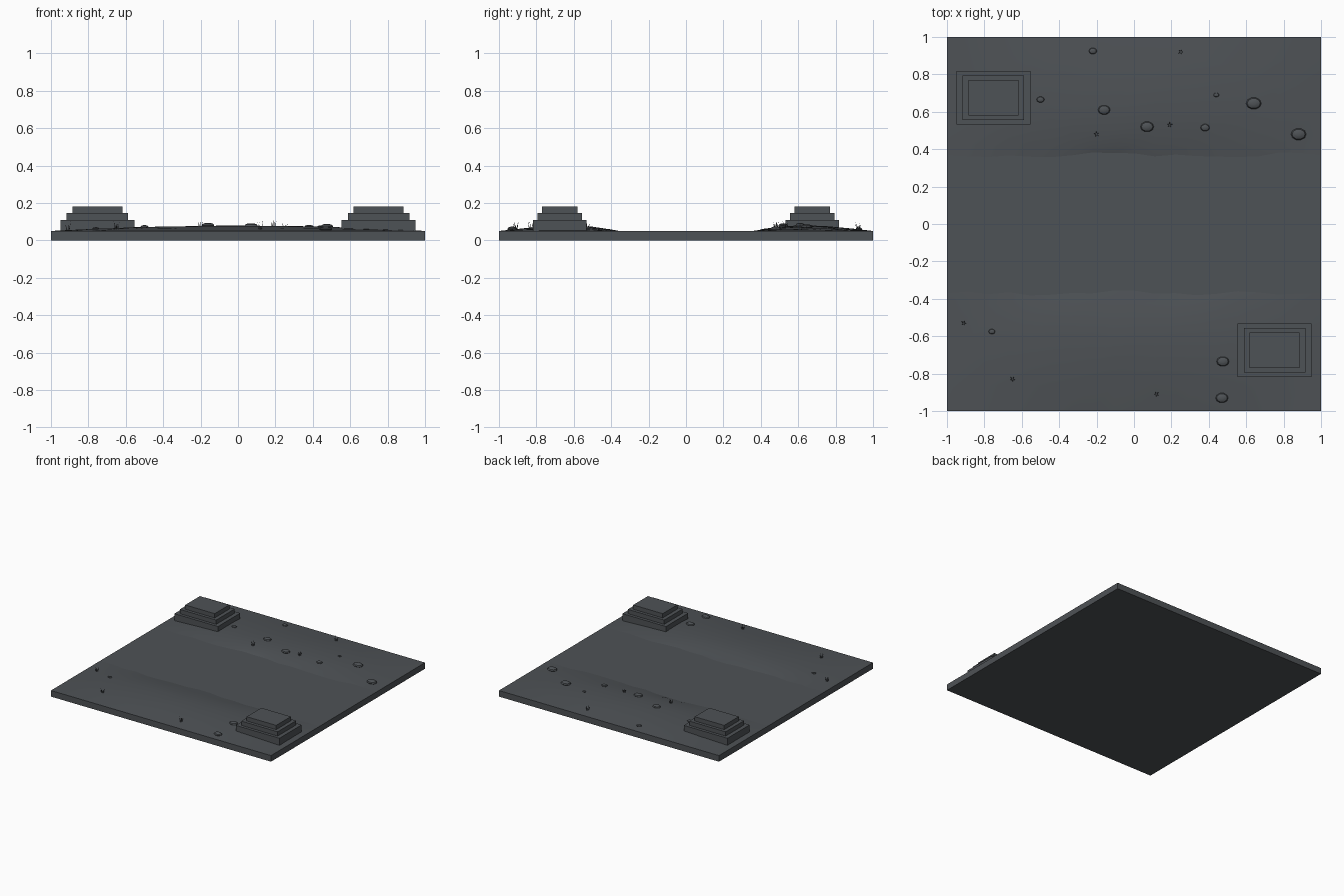
import bpy, bmesh, math, random
from mathutils import Vector

if "Cube" in bpy.data.objects:
    bpy.data.objects.remove(bpy.data.objects["Cube"])

random.seed(4)


def make_material(name, colour):
    m = bpy.data.materials.new(name)
    m.diffuse_color = (*colour, 1)
    m.use_nodes = True
    m.node_tree.nodes["Principled BSDF"].inputs["Base Color"].default_value = m.diffuse_color
    return m


STONE = make_material("slate grey", (0.076, 0.084, 0.092))


def finish(name, bm, smooth=None):
    bmesh.ops.recalc_face_normals(bm, faces=bm.faces)
    mesh = bpy.data.meshes.new(name)
    bm.to_mesh(mesh)
    bm.free()
    ob = bpy.data.objects.new(name, mesh)
    bpy.context.collection.objects.link(ob)
    mesh.materials.append(STONE)
    if smooth:
        bpy.ops.object.select_all(action='DESELECT')
        ob.select_set(True)
        bpy.context.view_layer.objects.active = ob
        bpy.ops.object.shade_smooth_by_angle(angle=math.radians(smooth))
    return ob


def box(bm, cx, cy, z0, z1, sx, sy):
    verts = bmesh.ops.create_cube(bm, size=1)["verts"]
    for v in verts:
        v.co = Vector((cx + v.co.x * sx, cy + v.co.y * sy,
                       (z0 + z1) / 2 + v.co.z * (z1 - z0)))


# Ground slab
bm = bmesh.new()
box(bm, 0, 0, 0, 0.05, 2, 2)
finish("ground_slab", bm)

# Low banks either side of the flat central strip
ROWS = [(0.37, 0), (0.42, 0.010), (0.51, 0.023), (0.60, 0.028),
        (0.73, 0.027), (0.87, 0.015), (1.0, 0)]
COLUMNS = 18


def bank_height(x, y):
    y = abs(y)
    for (y0, h0), (y1, h1) in zip(ROWS, ROWS[1:]):
        if y0 <= y <= y1:
            h = h0 + (h1 - h0) * (y - y0) / (y1 - y0)
            return 0.05 + h * (1 - x * x)
    return 0.05


def bank(name, side):
    bm = bmesh.new()
    grid = []
    for j, (y, h) in enumerate(ROWS):
        row = []
        for i in range(COLUMNS + 1):
            x = -1 + 2 * i / COLUMNS
            inner = 0 < i < COLUMNS
            wobble = random.uniform(-0.015, 0.015) if inner and y < 1 else 0
            lift = random.uniform(-0.001, 0.001) if inner and h > 0 else 0
            z = 0.05 + h * (1 - x * x) + lift
            row.append(bm.verts.new((x, side * (y + wobble), max(z, 0.0502))))
        grid.append(row)
    for a, b in zip(grid, grid[1:]):
        for i in range(COLUMNS):
            quad = (a[i], a[i + 1], b[i + 1], b[i])
            bm.faces.new(quad if side > 0 else quad[::-1])
    bm.normal_update()
    finish(name, bm, 30)


bank("back_bank", 1)
bank("front_bank", -1)

# Stepped platforms in opposite corners
TIERS = [(0.04, 0.11, 0.396, 0.288), (0.11, 0.145, 0.33, 0.24),
         (0.145, 0.18, 0.268, 0.19)]
for name, side in (("back_platform", -1), ("front_platform", 1)):
    bm = bmesh.new()
    for z0, z1, sx, sy in TIERS:
        box(bm, side * 0.752, -side * 0.675, z0, z1, sx, sy)
    finish(name, bm)

# Flat rounded stones: x, y, radius
STONES = [(-0.22, 0.925, 0.022), (-0.5, 0.665, 0.021), (-0.16, 0.61, 0.033),
          (0.07, 0.52, 0.036), (0.38, 0.515, 0.025), (0.44, 0.69, 0.015),
          (0.64, 0.645, 0.041), (0.88, 0.48, 0.041), (-0.76, -0.575, 0.018),
          (0.475, -0.735, 0.034), (0.47, -0.93, 0.034)]
PROFILE = [(0.7, -0.3), (1.0, 0.0), (0.85, 0.22), (0.5, 0.36), (0.25, 0.40)]
for n, (x, y, r) in enumerate(STONES):
    bm = bmesh.new()
    base = bank_height(x, y) + 0.1 * r
    rings = []
    for pr, pz in PROFILE:
        rings.append([bm.verts.new((x + r * pr * math.cos(a),
                                    y + 0.78 * r * pr * math.sin(a),
                                    base + r * pz))
                      for a in (math.tau * k / 10 for k in range(10))])
    for lo, hi in zip(rings, rings[1:]):
        for k in range(10):
            m = (k + 1) % 10
            bm.faces.new((lo[k], lo[m], hi[m], hi[k]))
    bm.faces.new(rings[0][::-1])
    bm.faces.new(rings[-1])
    finish(f"stone_{n + 1}", bm, 30)

# Grass tufts: x, y, height
TUFTS = [(-0.91, -0.53, 0.055), (-0.65, -0.83, 0.05), (0.12, -0.91, 0.055),
         (-0.2, 0.48, 0.045), (0.19, 0.53, 0.042), (0.25, 0.92, 0.042)]
for n, (x, y, h) in enumerate(TUFTS):
    bm = bmesh.new()
    base = bank_height(x, y) - 0.003
    for k in range(5):
        a = math.tau * k / 5 + n
        out = Vector((math.cos(a), math.sin(a), 0))
        root = Vector((x, y, base)) + out * 0.006
        tall = h * random.uniform(0.65, 1)
        tip = bm.verts.new(root + out * 0.010 + Vector((0, 0, tall)))
        foot = [bm.verts.new(root + 0.003 * Vector((math.cos(t), math.sin(t), 0)))
                for t in (math.tau * i / 3 + a for i in range(3))]
        for i in range(3):
            bm.faces.new((foot[i], foot[(i + 1) % 3], tip))
        bm.faces.new(foot[::-1])
    finish(f"grass_tuft_{n + 1}", bm)
